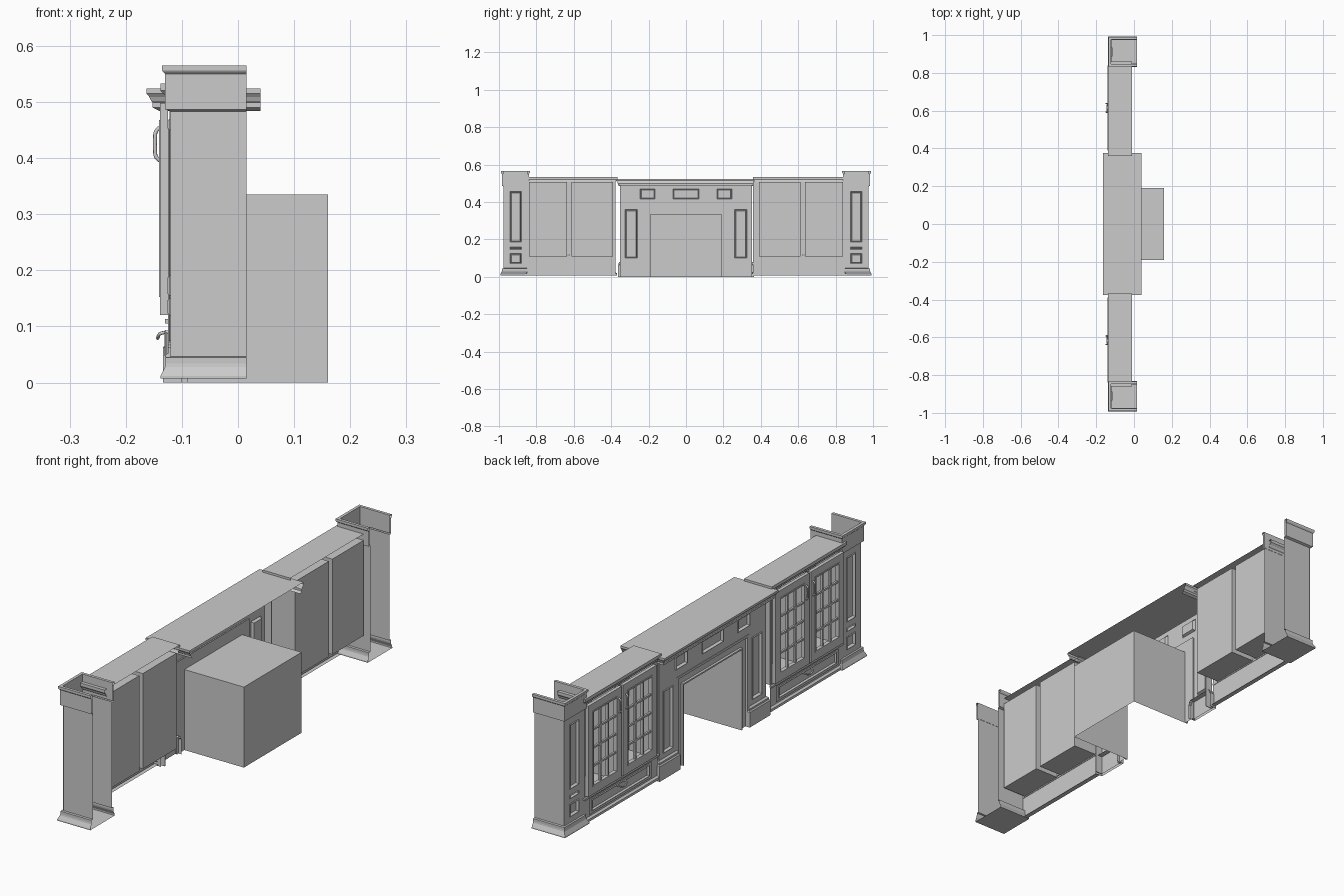
import bpy, bmesh, math

if "Cube" in bpy.data.objects:
    bpy.data.objects.remove(bpy.data.objects["Cube"])


def finish(bm, name, thick=0):
    bmesh.ops.remove_doubles(bm, verts=bm.verts, dist=1e-5)
    bmesh.ops.recalc_face_normals(bm, faces=bm.faces)
    me = bpy.data.meshes.new(name)
    bm.to_mesh(me)
    bm.free()
    ob = bpy.data.objects.new(name, me)
    bpy.context.collection.objects.link(ob)
    if thick:
        m = ob.modifiers.new("thickness", 'SOLIDIFY')
        m.thickness = thick
        m.offset = 0
    return ob


def quad(bm, *pts):
    bm.faces.new([bm.verts.new(p) for p in pts])


def box(name, x, y, z, missing=()):
    """Box from three ranges; sides listed in missing are left open."""
    (x0, x1), (y0, y1), (z0, z1) = x, sorted(y), z
    bm = bmesh.new()
    c = lambda i, j, k: ((x0, x1)[i], (y0, y1)[j], (z0, z1)[k])
    sides = {}
    for k, s in ((0, '-'), (1, '+')):
        sides[s + 'x'] = (c(k, 0, 0), c(k, 1, 0), c(k, 1, 1), c(k, 0, 1))
        sides[s + 'y'] = (c(0, k, 0), c(1, k, 0), c(1, k, 1), c(0, k, 1))
        sides[s + 'z'] = (c(0, 0, k), c(1, 0, k), c(1, 1, k), c(0, 1, k))
    for s, pts in sides.items():
        if s not in missing:
            quad(bm, *pts)
    return finish(bm, name)


def sheet(name, x, y, z, panels=(), holes=(), depth=.008, slope=.007, thick=0):
    """Upright sheet facing -x with recessed panels and through holes (y0,y1,z0,z1)."""
    fix = lambda r: (min(r[0], r[1]), max(r[0], r[1]), r[2], r[3])
    panels, holes = [fix(p) for p in panels], [fix(h) for h in holes]
    cut = panels + holes
    ys = sorted(set(y) | {v for r in cut for v in r[:2]})
    zs = sorted(set(z) | {v for r in cut for v in r[2:]})
    bm = bmesh.new()
    for a, b in zip(ys, ys[1:]):
        for c, d in zip(zs, zs[1:]):
            m, n = (a + b) / 2, (c + d) / 2
            if not any(r[0] < m < r[1] and r[2] < n < r[3] for r in cut):
                quad(bm, (x, a, c), (x, a, d), (x, b, d), (x, b, c))
    for r in panels:
        s = slope
        loop = lambda e, xx: [(xx, r[0] + e, r[2] + e), (xx, r[0] + e, r[3] - e),
                              (xx, r[1] - e, r[3] - e), (xx, r[1] - e, r[2] + e)]
        rings = [loop(0, x), loop(s * .4, x - .003), loop(s, x + depth)]
        for p, q in zip(rings, rings[1:]):
            for i in range(4):
                j = (i + 1) % 4
                quad(bm, p[i], p[j], q[j], q[i])
        quad(bm, *rings[-1])
    return finish(bm, name, thick)


def surround(name, x0, x1, y, profile, top=False, bottom=False, front=True):
    """Profile (offset, z) run around three sides, open towards +x."""
    y0, y1 = sorted(y)
    ring = lambda o, z: [(x1, y0 - o, z), (x0 - o, y0 - o, z), (x0 - o, y1 + o, z), (x1, y1 + o, z)]
    rings = [ring(*p) for p in profile]
    bm = bmesh.new()
    for p, q in zip(rings, rings[1:]):
        for i in range(3):
            if front or i != 1:
                quad(bm, p[i], p[i + 1], q[i + 1], q[i])
    if bottom:
        quad(bm, *rings[0])
    if top:
        quad(bm, *rings[-1])
    return finish(bm, name)


def handle(name, pts, r=.0035):
    cu = bpy.data.curves.new(name, 'CURVE')
    cu.dimensions = '3D'
    cu.bevel_depth, cu.bevel_resolution, cu.resolution_u = r, 2, 6
    cu.use_fill_caps = True
    sp = cu.splines.new('NURBS')
    sp.points.add(len(pts) - 1)
    for p, co in zip(sp.points, pts):
        p.co = (*co, 1)
    sp.use_endpoint_u, sp.order_u = True, 3
    bpy.context.collection.objects.link(bpy.data.objects.new(name, cu))


for s, side in ((1, "right"), (-1, "left")):
    R = lambda a, b: sorted((s * a, s * b))

    # End column: moulded base, panelled shaft, block and crown, open behind
    body = R(.85, .975)
    surround(side + "_column_base", -.12, .015, body,
             [(.018, .007), (.018, .012), (.015, .018), (.01, .028), (.009, .034),
              (.009, .045), (0, .046)], bottom=True)
    surround(side + "_column_sides", -.12, .015, body, [(0, .045), (0, .487)], front=False)
    sheet(side + "_column_front", -.122, body, (.045, .487),
          [(s * .88, s * .94, .07, .125), (s * .88, s * .94, .145, .16),
           (s * .88, s * .94, .185, .455)])
    surround(side + "_column_crown", -.12, .015, body,
             [(0, .483), (.01, .487), (.01, .55), (.013, .553), (.015, .556), (.015, .565),
              (.003, .565), (.003, .49)])

    # Cabinet face frame, with the left cabinet standing slightly apart
    inner = .357 if s > 0 else .378
    doors = [(.39, .612), (.622, .84)]
    face = R(inner, .85)
    sheet(side + "_cabinet_face", -.122, face, (.012, .51),
          holes=[(s * a, s * b, .115, .5) for a, b in doors])
    surround(side + "_cabinet_skirting", -.12, -.11, face,
             [(.01, .008), (.01, .018), (.002, .024)], bottom=True)
    box(side + "_cabinet_rail", (-.13, -.12), R(inner, .85), (.105, .113))
    surround(side + "_cabinet_top", -.122, -.01, R(.375 if s > 0 else .383, .845),
             [(0, .5), (.006, .506), (.008, .512), (.016, .52), (.016, .533)], top=True)

    # Drawer and its cup handle
    sheet(side + "_drawer_front", -.128, R(.41, .82), (.035, .102),
          [(s * .425, s * .805, .045, .094)], depth=.004)
    h = s * .612
    handle(side + "_drawer_handle", [(-.123, h - .026, .09), (-.14, h - .026, .089),
           (-.143, h - .012, .079), (-.143, h + .012, .079), (-.14, h + .026, .089),
           (-.123, h + .026, .09)], .003)

    # Glazed doors with open cupboards behind
    for n, (a, b) in enumerate(doors, 1):
        tag = f"{side}_door_{n}"
        a2, b2, z0, z1 = a + .034, b - .034, .158, .462
        sheet(tag + "_frame", -.132, R(a, b), (.12, .498),
              holes=[(s * a2, s * b2, z0, z1)], thick=.014)
        sheet(tag + "_bead", -.136, R(a2 - .006, b2 + .006), (z0 - .006, z1 + .006),
              holes=[(s * a2, s * b2, z0, z1)], thick=.01)
        for i in (1, 2):
            y = a2 + (b2 - a2) * i / 3
            box(f"{tag}_upright_bar_{i}", (-.137, -.127), R(y - .004, y + .004), (z0, z1))
        for i in (1, 2, 3):
            z = z0 + (z1 - z0) * i / 4
            box(f"{tag}_cross_bar_{i}", (-.136, -.128), R(a2, b2), (z - .004, z + .004))
        box(f"{side}_cupboard_{n}", (-.122, -.01), R(a + (.013 if n == 2 else 0), b),
            (.11, .507), ('-x',))
        k = s * (.592 if n == 1 else .638)
        handle(tag + "_handle", [(-.138, k, .395), (-.147, k, .4), (-.148, k, .415),
               (-.148, k, .435), (-.147, k, .45), (-.138, k, .455)])

    # Fireplace plinth
    surround(side + "_plinth", -.122, -.1, R(.24, .352),
             [(.012, 0), (.012, .062), (.008, .067), (.008, .074), (.001, .08)], top=True)
    box(side + "_pilaster_return", (-.122, -.09), R(.349, .352), (0, .49))

# Fireplace front with pilaster and frieze panels around the opening
panels = [(-.07, .07, .415, .47)]
for s in (1, -1):
    panels += [(s * .165, s * .245, .415, .47), (s * .26, s * .325, .1, .36)]
sheet("fireplace_front", -.122, (-.352, .352), (0, .49), panels, [(-.238, .238, 0, .382)])
sheet("fireplace_slip", -.114, (-.24, .24), (0, .384), holes=[(-.19, .19, 0, .335)])
for name, a, b in (("outer", .238, .228), ("inner", .196, .19)):
    z = .382 if name == "outer" else .341
    sheet(f"opening_{name}_bead", -.119, (-a, a), (0, z),
          holes=[(-b, b, 0, z - (a - b))], thick=.01)

# Firebox and mantel shelf
box("firebox", (-.12, .16), (-.19, .19), (0, .335), ('-x', '-z'))
surround("mantel_shelf", -.122, .04, (-.334, .334),
         [(.018, .484), (.03, .49), (.03, .499), (.033, .502), (.036, .509), (.041, .515),
          (.041, .524)], top=True)
